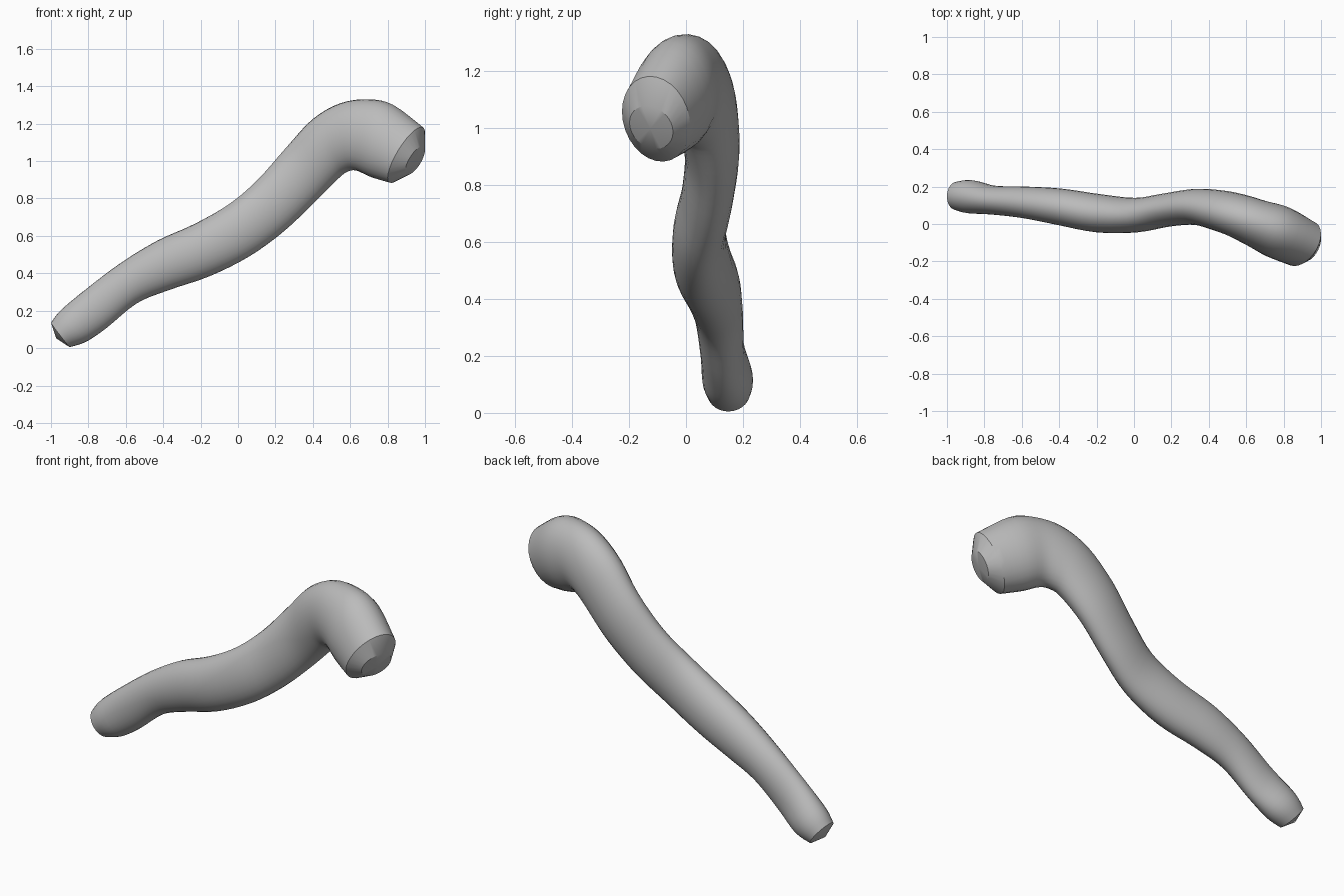
import bpy, bmesh, math
from mathutils import Vector

cube = bpy.data.objects.get("Cube")
if cube:
    bpy.data.objects.remove(cube, do_unlink=True)

SIDES, STEPS = 28, 4

# Cross-sections along the limb: upper x, z, lower x, z, front y, back y
SECTIONS = [
    (-1.0, .135, -.9, .005, .075, .225),
    (-.945, .205, -.81, .035, .057, .235),
    (-.8, .325, -.7, .11, .05, .205),
    (-.62, .46, -.54, .24, .03, .2),
    (-.43, .575, -.37, .31, -.005, .19),
    (-.23, .665, -.15, .385, -.045, .16),
    (-.04, .775, .06, .49, -.045, .14),
    (.11, .905, .24, .62, -.015, .165),
    (.26, 1.075, .4, .77, -.005, .188),
    (.4, 1.225, .53, .9, -.04, .18),
    (.55, 1.31, .58, .94, -.08, .16),
    (.7, 1.33, .63, .95, -.13, .13),
    (.83, 1.3, .71, .915, -.185, .1),
    (.99, 1.18, .81, .885, -.235, .025),
]


def spline(a, b, c, d, t):
    return .5 * (2 * b + (c - a) * t + (2 * a - 5 * b + 4 * c - d) * t * t
                 + (3 * b - a - 3 * c + d) * t ** 3)


def refine(rows):
    out, last = [], len(rows) - 1
    for i in range(last):
        four = [rows[max(0, min(last, i + k))] for k in (-1, 0, 1, 2)]
        out += [[spline(*v, s / STEPS) for v in zip(*four)] for s in range(STEPS)]
    return out + [list(rows[-1])]


def add_ring(bm, center, up, side):
    return [bm.verts.new(center + up * math.cos(a) + side * math.sin(a))
            for a in (math.tau * i / SIDES for i in range(SIDES))]


def bridge(bm, a, b):
    for i in range(SIDES):
        j = (i + 1) % SIDES
        bm.faces.new((a[i], a[j], b[j], b[i]))


def fan(bm, ring, point):
    tip = bm.verts.new(point)
    for i in range(SIDES):
        bm.faces.new((ring[i], ring[(i + 1) % SIDES], tip))


# Frames of the swept oval
frames = []
for ux, uz, lx, lz, front, back in refine(SECTIONS):
    center = Vector(((ux + lx) / 2, (front + back) / 2, (uz + lz) / 2))
    up = Vector(((ux - lx) / 2, 0, (uz - lz) / 2))
    frames.append((center, up, (back - front) / 2))

bm = bmesh.new()
rings = []
for i, (center, up, depth) in enumerate(frames):
    tangent = frames[min(i + 1, len(frames) - 1)][0] - frames[max(i - 1, 0)][0]
    side = up.cross(tangent).normalized()
    if side.y < 0:
        side.negate()
    rings.append(add_ring(bm, center, up, side * depth))
for a, b in zip(rings, rings[1:]):
    bridge(bm, a, b)

# Bevelled upper end with a nearly flat disc
center, up, depth = frames[-1]
disc_center = Vector((.947, -.122, 1.003))
disc = add_ring(bm, disc_center, up * .5, side * .083)
bridge(bm, rings[-1], disc)
fan(bm, disc, disc_center + Vector((.008, -.003, -.005)))

# Blunt lower end
fan(bm, rings[0], (-.972, .15, .052))

bmesh.ops.recalc_face_normals(bm, faces=bm.faces)
mesh = bpy.data.meshes.new("curved_limb")
bm.to_mesh(mesh)
bm.free()
limb = bpy.data.objects.new("curved_limb", mesh)
bpy.context.collection.objects.link(limb)

# Plain grey surface
grey = bpy.data.materials.new("plain_grey")
grey.use_nodes = True
grey.diffuse_color = (.5, .5, .5, 1)
grey.node_tree.nodes["Principled BSDF"].inputs["Base Color"].default_value = (.5, .5, .5, 1)
mesh.materials.append(grey)

bpy.ops.object.select_all(action='DESELECT')
limb.select_set(True)
bpy.context.view_layer.objects.active = limb
bpy.ops.object.shade_smooth_by_angle(angle=math.radians(30))
